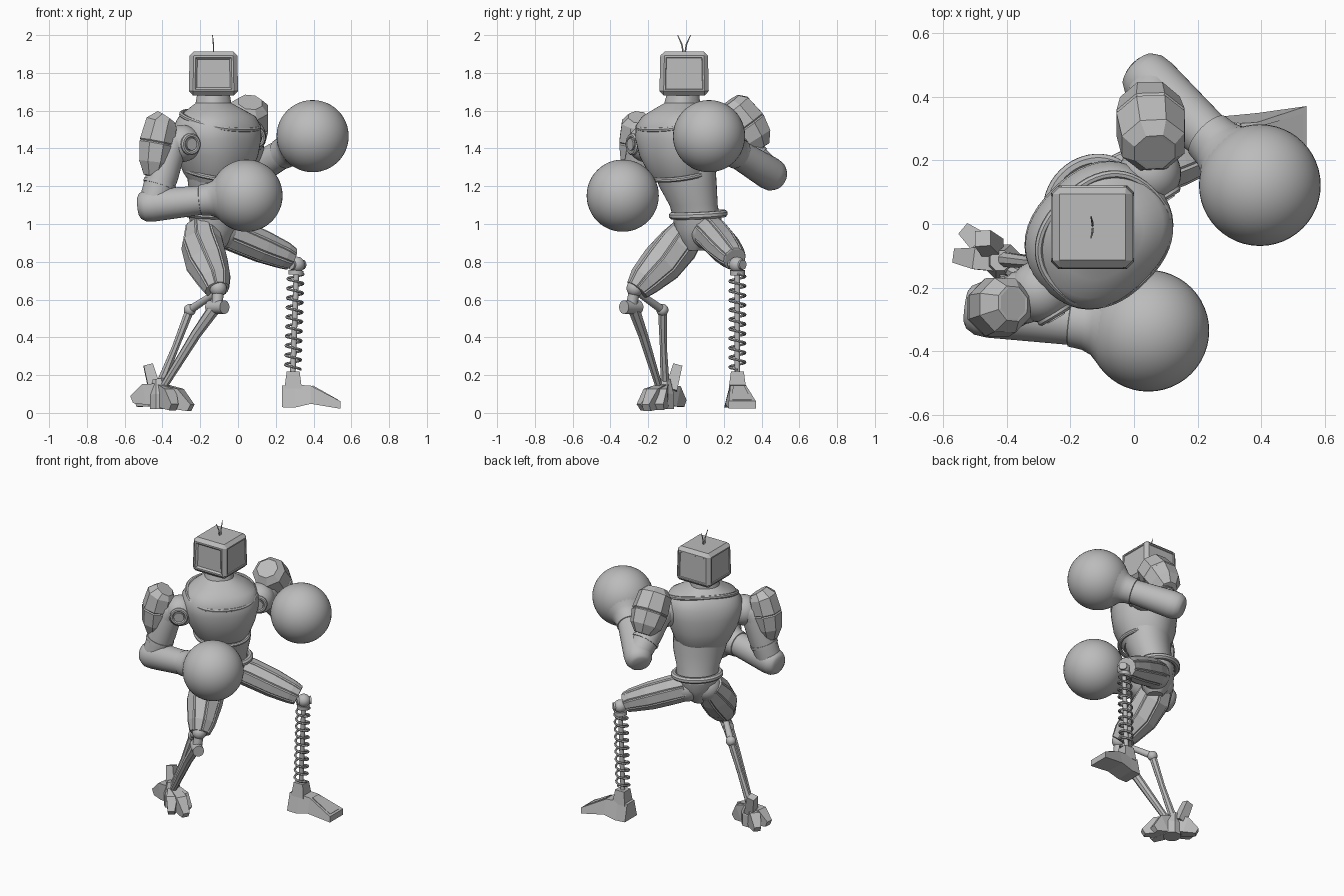
import bpy
import bmesh
from math import sin, cos, pi, radians, sqrt, copysign
from mathutils import Vector, Matrix

if "Cube" in bpy.data.objects:
    bpy.data.objects.remove(bpy.data.objects["Cube"], do_unlink=True)

# One flat colour for the whole figure
grey = bpy.data.materials.new("plain grey")
grey.use_nodes = True
grey.diffuse_color = (0.5, 0.5, 0.5, 1)
grey.node_tree.nodes["Principled BSDF"].inputs["Base Color"].default_value = (0.5, 0.5, 0.5, 1)

UP = Vector((0, 0, 1))
SIDE = Vector((1, 1, 0)).normalized()       # torso's own left
FRONT = Vector((1, -1, 0)).normalized()     # torso's own front
BOXY = 0.85                                 # torso sections are rounder than boxes, boxier than ellipses
smooth_parts = []


def finish(name, bm, smooth):
    bmesh.ops.recalc_face_normals(bm, faces=bm.faces)
    mesh = bpy.data.meshes.new(name)
    bm.to_mesh(mesh)
    bm.free()
    mesh.materials.append(grey)
    part = bpy.data.objects.new(name, mesh)
    bpy.context.collection.objects.link(part)
    if smooth:
        smooth_parts.append(part)
    return part


def oval(angle, power):
    return [copysign(abs(w) ** power, w) for w in (cos(angle), sin(angle))]


def loft(name, rings, sides=24, smooth=True, ref=None, normal=None, closed=False, panel=None, power=1):
    """Skin a row of ovals (centre, half width, half depth); panel(row, column) groups raised plates."""
    bm = bmesh.new()
    centres = [Vector(r[0]) for r in rings]
    count = len(rings)
    if ref is None:
        span = (centres[-1] - centres[0]).normalized()
        ref = UP if abs(span.z) < 0.8 else Vector((1, 0, 0))
    phase, grow = (pi / 4, sqrt(2)) if sides == 4 else (pi / sides, 1)
    outline = [oval(phase + 2 * pi * k / sides, power) for k in range(sides)]
    loops = []
    for i, ring in enumerate(rings):
        before = centres[i - 1] if i or closed else centres[0]
        after = centres[(i + 1) % count] if i < count - 1 or closed else centres[i]
        t = normal or (after - before).normalized()
        x = (ref - t * ref.dot(t)).normalized()
        y = t.cross(x)
        rx, ry = ring[1] * grow, ring[-1] * grow
        loops.append([bm.verts.new(centres[i] + x * rx * c + y * ry * s) for c, s in outline])
    plates = {}
    for i in range(count if closed else count - 1):
        a, b = loops[i], loops[(i + 1) % count]
        for k in range(sides):
            m = (k + 1) % sides
            face = bm.faces.new((a[k], a[m], b[m], b[k]))
            if panel:
                plates.setdefault(panel(i, k), []).append(face)
    if not closed:
        bm.faces.new(loops[0][::-1])
        bm.faces.new(loops[-1])
    bmesh.ops.recalc_face_normals(bm, faces=bm.faces)
    for faces in plates.values():
        bmesh.ops.inset_region(bm, faces=faces, thickness=.006, depth=.007)
    return finish(name, bm, smooth)


def ball(name, centre, radius, segments=32):
    bm = bmesh.new()
    bmesh.ops.create_uvsphere(bm, u_segments=segments, v_segments=segments // 2, radius=radius,
                              matrix=Matrix.Translation(centre))
    return finish(name, bm, True)


def hoop(name, centre, a, b, thick, tilt=0.0, u=SIDE, v=FRONT, power=1):
    """Closed ridge around an oval, its front dipped by tilt degrees."""
    dip = v * cos(radians(tilt)) - UP * sin(radians(tilt))
    outline = [oval(k * pi / 24, power) for k in range(48)]
    path = [Vector(centre) + u * a * c + dip * b * s for c, s in outline]
    return loft(name, [(p, thick) for p in path], 8, ref=u.cross(dip), closed=True)


def rod(name, start, end, r1, r2=None, sides=16, smooth=True):
    return loft(name, [(start, r1), (end, r2 or r1)], sides, smooth)


def torso_part(name, rows, sides=40, power=1):
    rings = [((x, y, z), a, b) for x, y, z, a, b in rows]
    return loft(name, rings, sides, ref=SIDE, normal=UP, power=power)


# Torso
torso_part("chest", [(-.11, -.02, 1.22, .145, .13), (-.11, -.02, 1.27, .175, .165),
                     (-.11, -.03, 1.36, .215, .195), (-.11, -.035, 1.45, .238, .205),
                     (-.11, -.035, 1.52, .238, .2), (-.11, -.03, 1.57, .208, .175),
                     (-.12, -.025, 1.605, .145, .14), (-.13, -.02, 1.64, .09, .09),
                     (-.13, -.015, 1.7, .08, .08)], power=BOXY)
torso_part("abdomen", [(-.11, -.005, 1.28, .175, .15), (-.11, .01, 1.2, .165, .14),
                       (-.12, .04, 1.1, .135, .12), (-.13, .06, 1.02, .13, .115)])
torso_part("pelvis", [(-.13, .06, 1.04, .14, .12), (-.13, .06, .97, .13, .11),
                      (-.13, .055, .91, .09, .085), (-.13, .05, .86, .045, .05)], 12)
hoop("belt", (-.13, .065, 1.05), .145, .128, .02, 4)
hoop("collar_ridge", Vector((-.11, -.033, 1.548)) + FRONT * .022, .212, .182, .013, 16, power=BOXY)
hoop("chest_lower_rim", Vector((-.11, -.02, 1.265)) + FRONT * .005, .168, .16, .013, 12, power=BOXY)

# Head: bevelled box with sunken panels
bm = bmesh.new()
bmesh.ops.create_cube(bm, size=1, matrix=Matrix.Translation((-.13, -.01, 1.797)) @ Matrix.Diagonal((.262, .262, .232, 1)))
for v in bm.verts:
    if v.co.z > 1.8:
        v.co.x = -.13 + (v.co.x + .13) * .96
        v.co.y = -.01 + (v.co.y + .01) * .96
bmesh.ops.bevel(bm, geom=bm.edges[:], offset=.022, segments=1, profile=.5, affect="EDGES")
bm.normal_update()
big = sorted(bm.faces, key=lambda f: f.calc_area())[-6:]
for face in [f for f in big if abs(f.normal.z) < .5]:
    is_screen = face.normal.y < -.9
    bmesh.ops.inset_region(bm, faces=[face], thickness=.014 if is_screen else .012)
    bmesh.ops.inset_region(bm, faces=[face], thickness=.014 if is_screen else .004,
                           depth=-.012 if is_screen else -.005)
finish("head", bm, False)
for s in (-1, 1):
    loft("antenna", [((-.13, -.01 + s * .004, 1.9), .004), ((-.13, -.01 + s * .012, 1.95), .004),
                     ((-.135, -.01 + s * .034, 2.0), .002)], 6)


# Arms: shoulder, upper arm, elbow, forearm, cuff and round glove
def arm(side, socket, shoulder, elbow, glove, pad):
    socket, shoulder, elbow, glove = map(Vector, (socket, shoulder, elbow, glove))
    joint = socket.lerp(shoulder, .35)
    ball(side + "_shoulder_ball", joint, .098)
    loft(side + "_shoulder", [(socket, .075), (shoulder, .085), (shoulder.lerp(elbow, .15), .08)])
    facing = (FRONT - UP * .05 - SIDE * .25).normalized()
    hoop(side + "_shoulder_disc", joint + facing * .085, .046, .046, .013, u=facing.cross(UP).normalized(), v=UP)
    rod(side + "_shoulder_hub", joint, joint + facing * .1, .032)
    loft(side + "_upper_arm", [(shoulder, .08), (shoulder.lerp(elbow, .5), .086), (elbow, .078)])
    rod(side + "_arm_band", shoulder.lerp(elbow, .62), shoulder.lerp(elbow, .68), .089)
    to_glove = (glove - elbow).normalized()
    wrist = glove - to_glove * .22
    loft(side + "_forearm", [(elbow - to_glove * .078, .05), (elbow - to_glove * .068, .068),
                             (elbow - to_glove * .04, .084), (elbow, .088),
                             (elbow.lerp(wrist, .5), .082), (wrist, .076)])
    cuff = [(.25, .07), (.245, .082), (.2, .087), (.17, .099), (.14, .129), (.1, .16)]
    loft(side + "_glove_cuff", [(glove - to_glove * d, r) for d, r in cuff], 32)
    ball(side + "_glove", glove, .191, 48)
    loft(side + "_shoulder_pad", pad, 8, False, panel=lambda row, column: row > 1)


arm("right", (-.265, -.2, 1.43), (-.35, -.23, 1.42), (-.45, -.27, 1.1), (.045, -.335, 1.15),
    [((-.38, -.25, 1.565), .05), ((-.405, -.255, 1.53), .085), ((-.43, -.262, 1.43), .092),
     ((-.443, -.265, 1.33), .08), ((-.45, -.265, 1.255), .045)])
arm("left", (.05, .125, 1.46), (.05, .22, 1.47), (.06, .44, 1.27), (.395, .122, 1.465),
    [((.065, .225, 1.645), .06), ((.06, .25, 1.61), .1), ((.052, .32, 1.52), .11),
     ((.05, .365, 1.45), .095), ((.05, .395, 1.4), .05)])

# Thighs with long armour strips
loft("right_thigh", [((-.19, .03, .98), .085), ((-.19, -.04, .89), .108), ((-.165, -.13, .79), .108),
                     ((-.125, -.22, .7), .084), ((-.11, -.26, .65), .06)], 8, False,
     panel=lambda row, column: column)
loft("left_thigh", [((-.09, .11, .97), .085), ((.0, .15, .935), .088), ((.13, .2, .88), .084),
                    ((.24, .24, .835), .07), ((.28, .258, .815), .058)], 8, False,
     panel=lambda row, column: column)
ball("right_hip", (-.18, .03, .96), .092)
ball("left_hip", (-.08, .11, .96), .092)

# Left lower leg: knee, spring and wedge foot
knee = Vector((.312, .27, .785))
ball("left_knee", knee, .042)
rod("left_knee_pin", knee - SIDE * .045, knee + SIDE * .045, .026)
rod("spring_rod", (.31, .272, .77), (.29, .272, .2), .015)
turns, steps = 10, 14
coil = []
for k in range(turns * steps + 1):
    f, a = k / (turns * steps), 2 * pi * k / steps
    coil.append(((.305 - .015 * f + .041 * cos(a), .272 + .041 * sin(a), .735 - .505 * f), .0072))
loft("spring_coil", coil, 6, ref=UP)
rod("spring_cap", (.308, .272, .755), (.306, .272, .73), .04)
foot = loft("wedge_foot", [((.232, .268, .087), .057, .066), ((.3, .272, .089), .061, .068),
                           ((.385, .278, .096), .048, .07), ((.542, .298, .042), .02, .072)],
            4, False, ref=UP, normal=Vector((1, 0, 0)))
for v in foot.data.vertices:
    if v.co.z > .1:
        v.co.y = .275 + (v.co.y - .275) * .6
loft("wedge_foot_plate", [((.395, .278, .142), .004, .03), ((.53, .296, .066), .004, .05)],
     4, False, ref=UP, normal=Vector((1, 0, 0)))
rod("wedge_foot_collar", (.292, .272, .13), (.292, .272, .22), .046, .034, 4, False)

# Right lower leg: hinged knee and two struts
hinge = Vector((-.11, -.29, .56))
ball("right_knee", (-.105, -.27, .66), .045)
rod("right_knee_link", (-.105, -.27, .66), hinge, .03)
rod("right_knee_hinge", hinge - FRONT * .055, hinge + FRONT * .055, .036)
ball("right_rear_joint", (-.255, -.125, .545), .032)
rod("right_rear_link", (-.11, -.26, .64), (-.255, -.125, .545), .017, .022)
loft("right_front_strut", [((-.12, -.28, .56), .034), ((-.22, -.23, .42), .028), ((-.4, -.14, .13), .02)], 8, False)
loft("right_rear_strut", [((-.255, -.125, .545), .025), ((-.33, -.12, .35), .02), ((-.42, -.11, .13), .026)], 8, False)

# Right foot: block with claws
loft("right_foot_block", [((-.41, -.12, .02), .06), ((-.41, -.12, .1), .06), ((-.42, -.115, .18), .034)], 8, False)
rod("heel_spur", (-.44, -.08, .12), (-.475, -.045, .25), .032, .025, 4, False)
base = Vector((-.41, -.12, .1))
claws = {"inner_claw": (-.28, -.14, .032), "middle_claw": (-.25, -.21, .027), "outer_claw": (-.34, -.24, .03),
         "heel_claw_left": (-.53, -.02, .05), "heel_claw_right": (-.56, -.1, .07)}
for name, tip in claws.items():
    tip = Vector(tip)
    knuckle = base.lerp(tip, .55) + UP * .015
    loft(name, [(base, .055, .03), (knuckle, .056, .034), (tip, .02, .022)], 4, False, ref=UP)

# Smooth shading with sharp edges kept
bpy.ops.object.select_all(action="DESELECT")
for part in smooth_parts:
    part.select_set(True)
bpy.context.view_layer.objects.active = smooth_parts[0]
bpy.ops.object.shade_smooth_by_angle(angle=radians(40))
